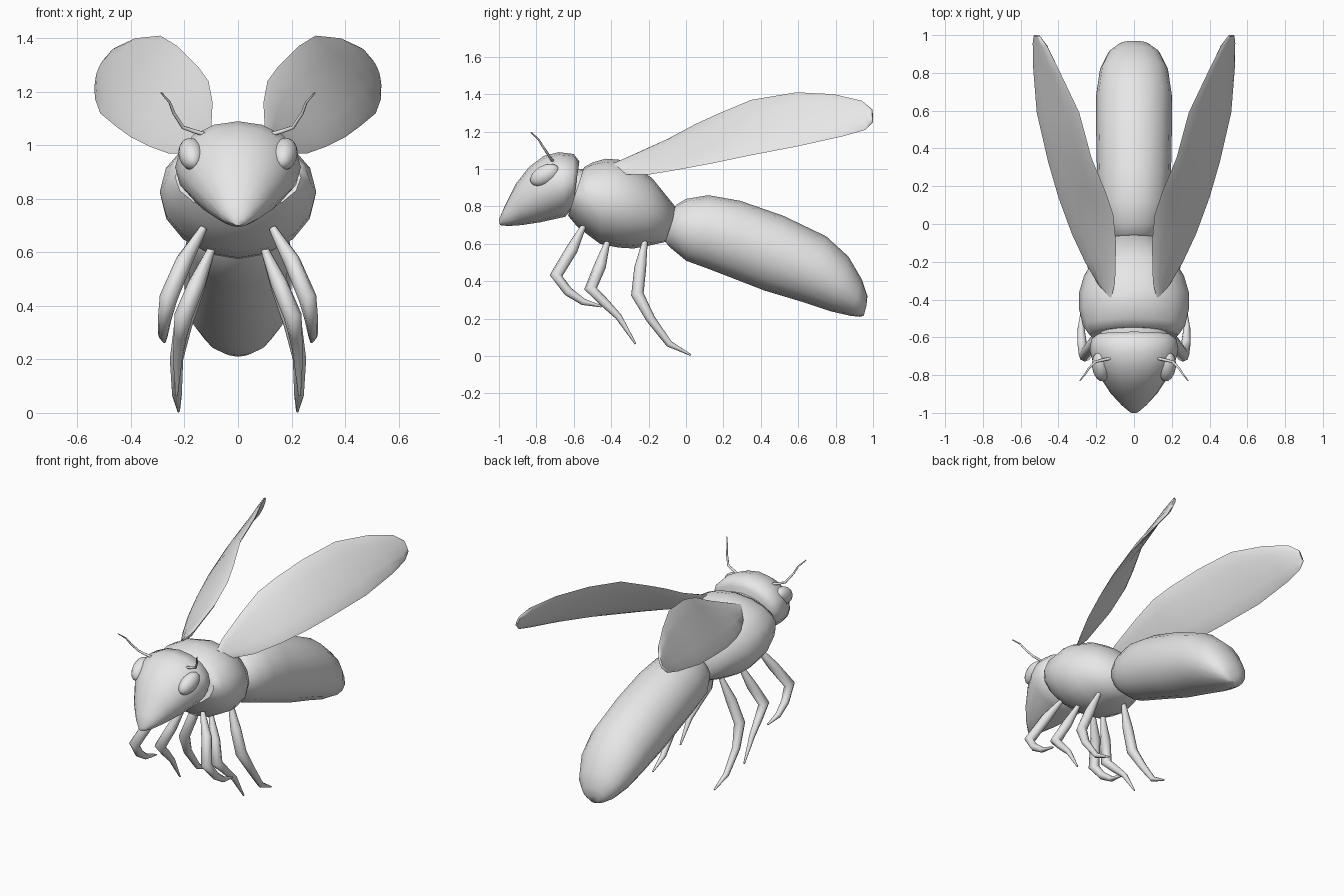
import bpy, bmesh, math
from mathutils import Vector

cube = bpy.data.objects.get("Cube")
if cube:
    bpy.data.objects.remove(cube, do_unlink=True)

GREY = bpy.data.materials.new("pale grey")
GREY.use_nodes = True
GREY.diffuse_color = (0.8, 0.8, 0.8, 1)
GREY.node_tree.nodes["Principled BSDF"].inputs["Base Color"].default_value = (0.8, 0.8, 0.8, 1)


def finish(name, bm, angle=60):
    bmesh.ops.recalc_face_normals(bm, faces=bm.faces)
    mesh = bpy.data.meshes.new(name)
    bm.to_mesh(mesh)
    bm.free()
    mesh.materials.append(GREY)
    obj = bpy.data.objects.new(name, mesh)
    bpy.context.collection.objects.link(obj)
    bpy.ops.object.select_all(action='DESELECT')
    obj.select_set(True)
    bpy.context.view_layer.objects.active = obj
    bpy.ops.object.shade_smooth_by_angle(angle=math.radians(angle))
    return obj


def loft(name, stations, sides=16, angle=60):
    """Skin elliptical rings, each given as (upper point, lower point, half-width vector)."""
    bm = bmesh.new()
    rings = []
    for a, b, w in stations:
        mid, up = (a + b) / 2, (a - b) / 2
        turn = [2 * math.pi * i / sides for i in range(sides)]
        rings.append([bm.verts.new(mid + up * math.cos(t) + w * math.sin(t)) for t in turn])
    for r, s in zip(rings, rings[1:]):
        for i in range(sides):
            j = (i + 1) % sides
            bm.faces.new((r[i], r[j], s[j], s[i]))
    bm.faces.new(rings[0])
    bm.faces.new(rings[-1])
    return finish(name, bm, angle)


def body(name, rows):
    """Rows are top y, top z, bottom y, bottom z, half width."""
    return loft(name, [(Vector((0, ty, tz)), Vector((0, by, bz)), Vector((w, 0, 0)))
                       for ty, tz, by, bz, w in rows])


def tube(name, points, radii, side):
    """Tapered limb whose bends lie mostly in the side plane."""
    pts = [Vector((x * side, y, z)) for x, y, z in points]
    stations = []
    for i, (p, r) in enumerate(zip(pts, radii)):
        d = pts[min(i + 1, len(pts) - 1)] - pts[max(i - 1, 0)]
        n = d.cross(Vector((1, 0, 0))).normalized()
        stations.append((p + n * r, p - n * r, d.cross(n).normalized() * r))
    return loft(name, stations, 8)


# Head, neck, thorax and abdomen
body("head", [
    (-1.0, .73, -.995, .70, .02), (-.97, .80, -.95, .695, .065),
    (-.91, .92, -.88, .70, .125), (-.84, 1.01, -.78, .715, .18),
    (-.76, 1.07, -.69, .735, .22), (-.68, 1.09, -.645, .745, .235),
    (-.60, 1.08, -.615, .78, .225), (-.57, 1.04, -.605, .80, .20)])
body("neck", [(-.60, 1.0, -.63, .81, .18), (-.52, 1.0, -.57, .78, .18)])
body("thorax", [
    (-.55, .99, -.61, .79, .20), (-.545, 1.01, -.63, .75, .235),
    (-.50, 1.035, -.58, .69, .27), (-.43, 1.055, -.46, .60, .292),
    (-.36, 1.05, -.36, .58, .29), (-.27, 1.015, -.28, .575, .265),
    (-.18, .95, -.20, .59, .215), (-.05, .79, -.11, .61, .12)])
body("abdomen", [
    (-.07, .79, -.11, .61, .10), (-.05, .81, -.09, .585, .125),
    (.0, .84, .0, .51, .165), (.12, .86, .11, .47, .187),
    (.29, .83, .24, .42, .196), (.52, .75, .42, .35, .20),
    (.75, .64, .62, .29, .20), (.87, .53, .77, .24, .18),
    (.94, .41, .88, .215, .135), (.97, .32, .93, .21, .08),
    (.965, .27, .95, .215, .035)])

# Wing outline: inner upper edge paired with outer lower edge
WING = [
    ((.12, -.39, 1.03), (.16, -.355, .985)), ((.10, -.31, 1.065), (.19, -.32, .97)),
    ((.095, -.10, 1.16), (.26, -.20, .97)), ((.11, .05, 1.24), (.33, -.05, .995)),
    ((.15, .17, 1.295), (.40, .14, 1.03)), ((.225, .35, 1.37), (.455, .33, 1.07)),
    ((.29, .59, 1.41), (.515, .59, 1.12)), ((.385, .79, 1.40), (.535, .84, 1.175)),
    ((.46, .94, 1.365), (.535, .96, 1.21)), ((.50, .995, 1.32), (.53, 1.0, 1.25))]

# Legs: hip, thigh, knee, shin, ankle, foot
LEGS = {
    "front_leg": [(.13, -.55, .69), (.20, -.61, .57), (.26, -.695, .43),
                  (.275, -.63, .345), (.28, -.55, .29), (.275, -.45, .265)],
    "middle_leg": [(.10, -.42, .61), (.155, -.46, .48), (.205, -.51, .36),
                   (.215, -.44, .29), (.225, -.36, .21), (.23, -.27, .065)],
    "rear_leg": [(.10, -.22, .61), (.155, -.245, .47), (.205, -.26, .33),
                 (.23, -.19, .20), (.228, -.09, .065), (.222, .025, .006)]}
LEG_RADII = [.015, .032, .034, .025, .018, .005]
ANTENNA = [(.12, -.71, 1.04), (.165, -.72, 1.053), (.205, -.73, 1.067),
           (.24, -.765, 1.12), (.255, -.79, 1.16), (.287, -.83, 1.197)]

for label, s in (("left", 1), ("right", -1)):
    flip = Vector((s, 1, 1))
    ends = [(Vector(a) * flip, Vector(b) * flip) for a, b in WING]
    stations = []
    for i, (a, b) in enumerate(ends):
        p, q = ends[max(i - 1, 0)], ends[min(i + 1, len(ends) - 1)]
        along = (q[0] + q[1]) - (p[0] + p[1])
        thick = .008 if i in (0, len(ends) - 1) else .014
        stations.append((a, b, along.cross(a - b).normalized() * thick))
    loft(label + "_wing", stations, 12, 70)

    for leg, path in LEGS.items():
        tube(label + "_" + leg, path, LEG_RADII, s)
    tube(label + "_antenna", ANTENNA, [.008, .008, .007, .006, .005, .003], s)

    # Oval eye tilted along the cheek
    bm = bmesh.new()
    bmesh.ops.create_uvsphere(bm, u_segments=16, v_segments=10, radius=1)
    eye = finish(label + "_eye", bm)
    eye.scale = (.047, .085, .052)
    eye.rotation_euler = (math.radians(28), 0, math.radians(-8 * s))
    eye.location = (.175 * s, -.755, .967)
